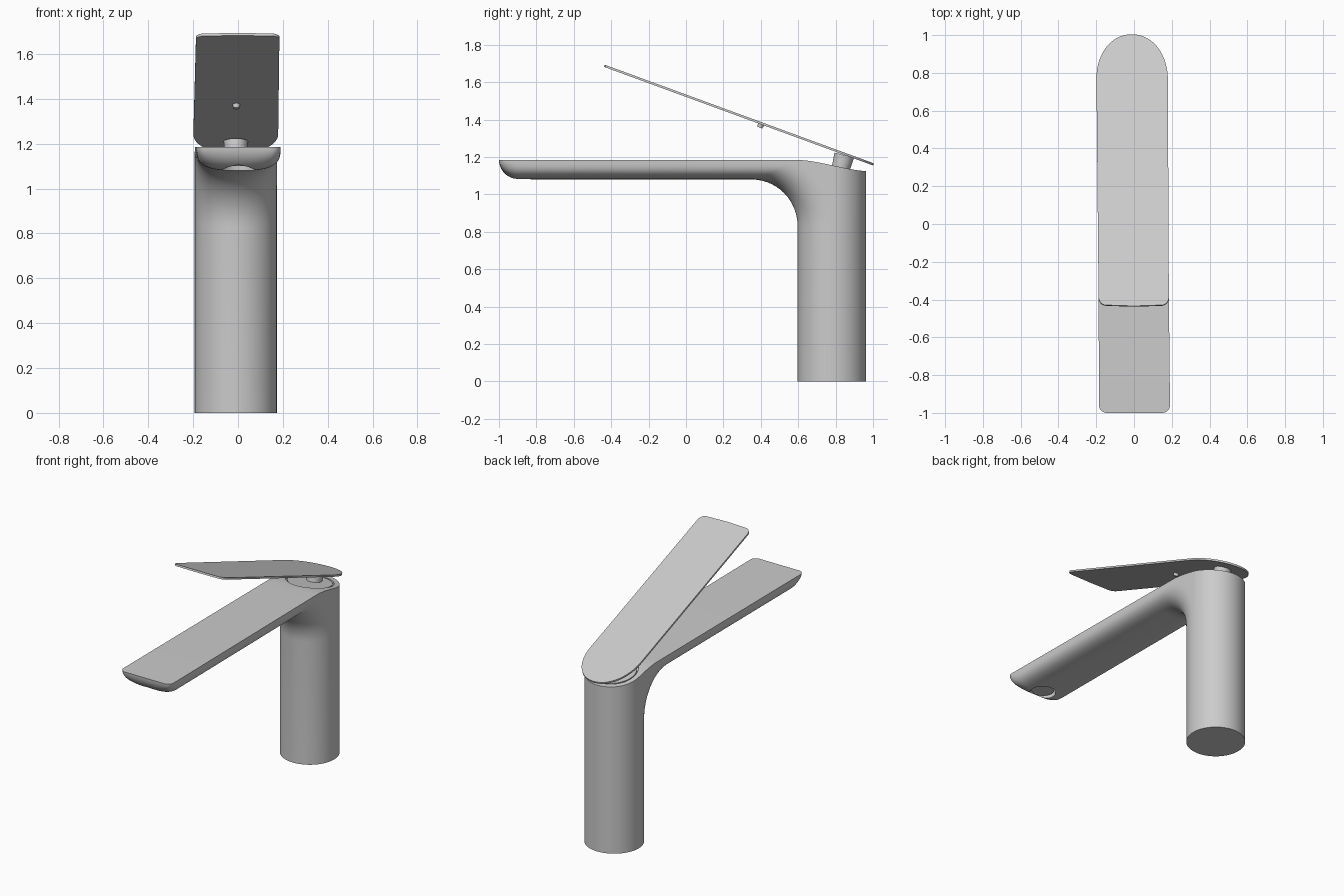
import bpy, bmesh, math
from mathutils import Vector

cube = bpy.data.objects.get("Cube")
if cube:
    bpy.data.objects.remove(cube, do_unlink=True)

metal = bpy.data.materials.new("satin_grey")
metal.use_nodes = True
GREY = (0.6, 0.6, 0.6, 1)
metal.diffuse_color = GREY
metal.node_tree.nodes["Principled BSDF"].inputs["Base Color"].default_value = GREY

R, YC, TOP, UNDER = 0.183, 0.78, 1.185, 1.08   # column radius and centre, spout heights
FILLET_Z, FILLET_Y = 0.83, 0.245               # where the neck starts, how far it reaches


def shift(y):
    """Slight sideways swing of the spout and lever."""
    return -0.0043 - 0.0073 * y


def make_object(name, bm):
    bmesh.ops.recalc_face_normals(bm, faces=bm.faces)
    mesh = bpy.data.meshes.new(name)
    bm.to_mesh(mesh)
    bm.free()
    obj = bpy.data.objects.new(name, mesh)
    bpy.context.collection.objects.link(obj)
    mesh.materials.append(metal)
    return obj


def activate(obj):
    bpy.ops.object.select_all(action='DESELECT')
    obj.select_set(True)
    bpy.context.view_layer.objects.active = obj


def smooth(obj, angle=35):
    activate(obj)
    bpy.ops.object.shade_smooth_by_angle(angle=math.radians(angle))


def rod(name, start, end, r1, r2, sides=48):
    """Round bar or cone between two points."""
    a, b = Vector(start), Vector(end)
    bm = bmesh.new()
    bmesh.ops.create_cone(bm, cap_ends=True, segments=sides, radius1=r1,
                          radius2=r2, depth=(b - a).length)
    obj = make_object(name, bm)
    obj.location = (a + b) / 2
    obj.rotation_euler = (b - a).to_track_quat('Z', 'Y').to_euler()
    return obj


def cut(target, cutter):
    mod = target.modifiers.new("cut", 'BOOLEAN')
    mod.operation = 'DIFFERENCE'
    mod.solver = 'EXACT'
    mod.object = cutter
    activate(target)
    bpy.ops.object.modifier_apply(modifier=mod.name)
    bpy.data.objects.remove(cutter, do_unlink=True)


def top_height(y):
    """Flat spout top that eases down to the back of the column."""
    t = min(max((y - 0.58) / 0.42, 0), 1)
    return TOP - 0.062 * t * t * (3 - 2 * t)


def body_slice(a):
    """Side outline of the body at one x, with a = -90..90 degrees across the width."""
    u = abs(math.sin(a))
    front, back = YC - R * math.cos(a), YC + R * math.cos(a)
    under = UNDER + 0.098 * (1 - max(0, 1 - u ** 3) ** (1 / 3))
    corner = max(0, (u - 0.78) / 0.22)
    tip = -1 + 0.04 * (1 - math.sqrt(max(0, 1 - corner ** 2)))
    pts = [(back, FILLET_Z), (back, 0), (front, 0)]
    for i in range(15):
        t = math.pi / 2 * i / 14
        pts.append((front - FILLET_Y * (1 - math.cos(t)),
                    FILLET_Z + (under - FILLET_Z) * math.sin(t)))
    for i in range(11):
        t = math.pi / 2 * i / 10
        pts.append((tip + 0.11 * (1 - math.sin(t)), TOP - (TOP - under) * math.cos(t)))
    for i in range(12):
        y = min(0.58 + 0.035 * i, back)
        pts.append((y, top_height(y)))
    pts.append((back, top_height(back)))
    return [(R * math.sin(a) * (1 + 0.015 * max(0, YC - y)) + shift(min(y, YC)), y, z)
            for y, z in pts]


# Column and spout in one skin, lofted across the width
STEPS = 56
bm = bmesh.new()
rows = [[bm.verts.new(p) for p in body_slice(math.pi * (i / STEPS - 0.5))]
        for i in range(STEPS + 1)]
n = len(rows[0])
for r, s in zip(rows, rows[1:]):
    for j in range(n):
        k = (j + 1) % n
        bm.faces.new((r[j], r[k], s[k], s[j]))
for r in (rows[0], rows[-1]):
    bm.faces.new(r[3:])
bmesh.ops.remove_doubles(bm, verts=bm.verts, dist=1e-5)
body = make_object("column_and_spout", bm)

# Shallow seat for the cartridge, and the water outlet under the tip
cx = shift(YC)
tilt = Vector((0, 0.17, 0.985))
seat = Vector((cx, YC, 1.14))
cut(body, rod("seat_cutter", seat, seat + tilt * 0.2, 0.15, 0.15, 64))
ox, oy = shift(-0.88), -0.88
cut(body, rod("outlet_cutter", (ox, oy, 1.0), (ox, oy, 1.13), 0.08, 0.08))
smooth(body)

# Cartridge cap, lever stem, outlet insert
smooth(rod("cartridge_cap", seat - tilt * 0.005, seat + tilt * 0.012, 0.14, 0.14, 64))
smooth(rod("lever_stem", (cx, 0.825, 1.13), (cx, 0.846, 1.21), 0.048, 0.054))
smooth(rod("outlet_insert", (ox, oy, 1.135), (ox, oy, 1.1), 0.07, 0.07))

# Lever: thin tapered plate, round at the back, small corners at the front
BACK, FRONT = Vector((0, 1.0, 1.155)), Vector((0, -0.438, 1.682))
along = FRONT - BACK
length = along.length
along.normalize()
up = Vector((0, -along.z, along.y))
if up.z < 0:
    up = -up
half = []
for i in range(25):
    t = math.pi / 2 * i / 24
    half.append((0.25 * (1 - math.cos(t)), 0.189 * math.sin(t) ** 0.95))
for i in range(9):
    t = math.pi / 2 * i / 8
    half.append((length - 0.05 + 0.045 * math.sin(t), 0.146 + 0.04 * math.cos(t)))
half.append((length, 0))
outline = half + [(d, -w) for d, w in reversed(half[1:-1])]
bm = bmesh.new()
verts = []
for d, w in outline:
    p = BACK + along * d
    verts.append(bm.verts.new((w + shift(p.y), p.y, p.z)))
plate = bm.faces.new(verts)
made = bmesh.ops.extrude_face_region(bm, geom=[plate])["geom"]
bmesh.ops.translate(bm, vec=up * 0.012,
                    verts=[v for v in made if isinstance(v, bmesh.types.BMVert)])
lever = make_object("lever", bm)
smooth(lever)

# Small stop pin under the lever
p = BACK + along * 0.638
p.x = shift(p.y)
smooth(rod("lever_pin", p + up * 0.004, p - up * 0.018, 0.018, 0.014, 24))
